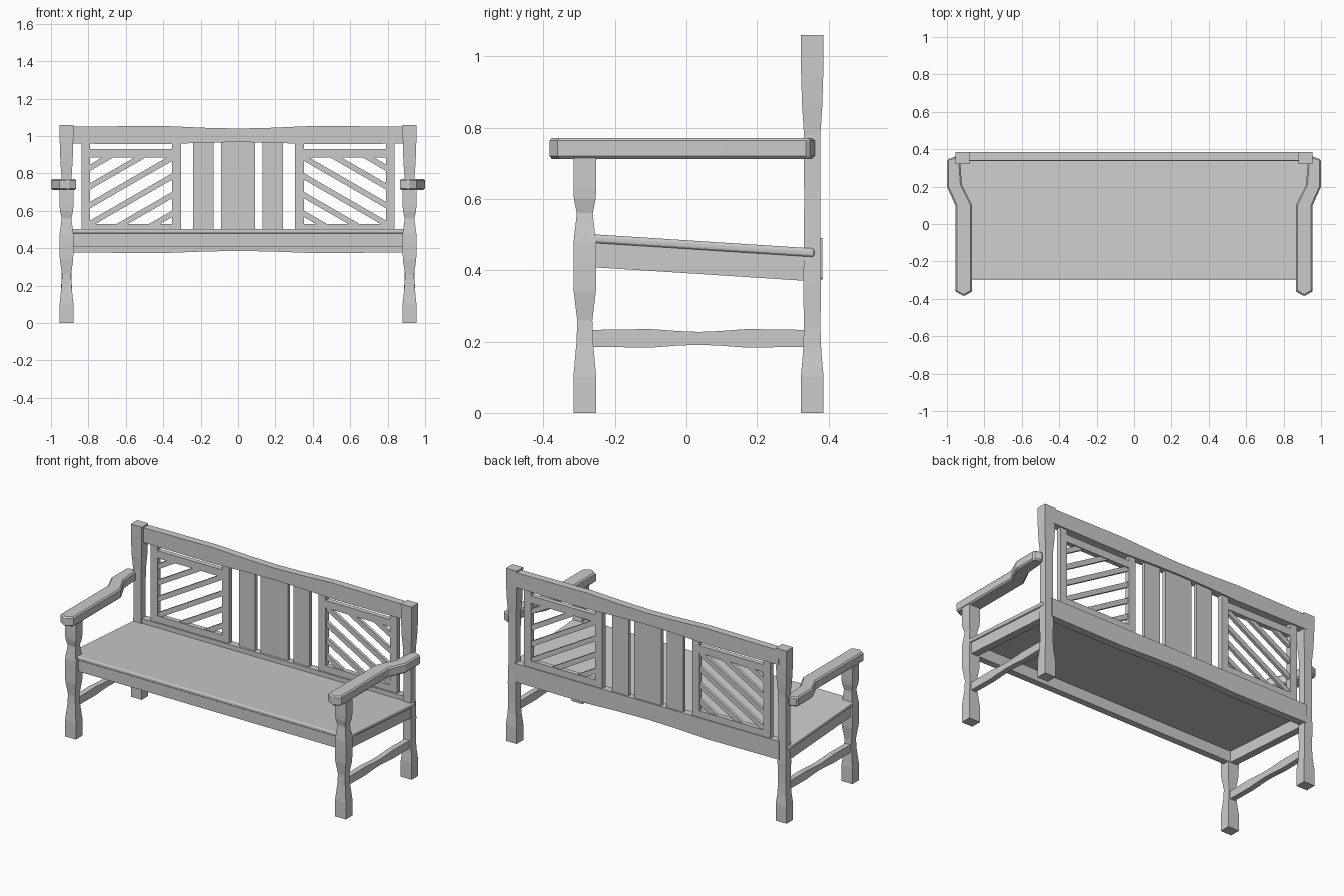
import bpy, bmesh, math
from mathutils import Vector

if "Cube" in bpy.data.objects:
    bpy.data.objects.remove(bpy.data.objects["Cube"])


def finish(bm, name, mirror=False, bevel=0, segs=1):
    bmesh.ops.recalc_face_normals(bm, faces=bm.faces)
    me = bpy.data.meshes.new(name)
    bm.to_mesh(me)
    bm.free()
    ob = bpy.data.objects.new(name, me)
    bpy.context.collection.objects.link(ob)
    if bevel:
        m = ob.modifiers.new("bevel", 'BEVEL')
        m.width, m.segments, m.limit_method = bevel, segs, 'ANGLE'
        m.angle_limit = math.radians(60)
    if mirror:
        m = ob.modifiers.new("mirror", 'MIRROR')
        m.use_mirror_merge = False
    return ob


def prism(name, pts, lo, hi, axis, **kw):
    """Extrude a 2D outline (given in the other two axes) from lo to hi."""
    bm = bmesh.new()

    def place(p, w):
        c = list(p)
        c.insert(axis, w)
        return bm.verts.new(c)
    a = [place(p, lo) for p in pts]
    b = [place(p, hi) for p in pts]
    bm.faces.new(a)
    bm.faces.new(b[::-1])
    for i in range(len(pts)):
        j = (i + 1) % len(pts)
        bm.faces.new((a[i], a[j], b[j], b[i]))
    return finish(bm, name, **kw)


def rect(a0, a1, b0, b1):
    return [(a0, b0), (a1, b0), (a1, b1), (a0, b1)]


def post(name, y, profile):
    """Square post lofted through (z, scale) stations."""
    bm = bmesh.new()
    prev = None
    for z, s in profile:
        dx, dy = 0.037 * s, 0.032 * s
        ring = [bm.verts.new((0.917 + i * dx, y + j * dy, z))
                for i, j in ((-1, -1), (1, -1), (1, 1), (-1, 1))]
        if prev:
            for i in range(4):
                j = (i + 1) % 4
                bm.faces.new((prev[i], prev[j], ring[j], ring[i]))
        else:
            bm.faces.new(ring[::-1])
        prev = ring
    bm.faces.new(prev)
    return finish(bm, name, mirror=True)


WAVE = [(-1, .4), (-.75, .7), (-.45, 1), (-.2, -.4), (0, -1),
        (.2, -.4), (.45, 1), (.75, .7), (1, .4)]


def wavy(c, half, bottom, top, amp_b, amp_t):
    """Rail outline with gently waved lower and upper edges."""
    low = [(c + u * half, bottom - w * amp_b) for u, w in WAVE]
    up = [(c + u * half, top + w * amp_t) for u, w in WAVE]
    return low + up[::-1]


# posts
post("front_leg", -0.284, [(0, 1), (.10, 1), (.20, .72), (.26, .66), (.34, .97),
                           (.42, 1), (.48, .98), (.53, .8), (.56, .7), (.60, .95), (.63, 1), (.715, 1)])
post("back_post", 0.354, [(0, 1), (.10, 1), (.17, .8), (.24, .72), (.36, .78), (.45, .72),
                          (.60, .70), (.78, .72), (.86, .88), (.95, .97), (1.06, 1)])

# armrests: plan outline with pointed front
prism("armrest", [(.91, -.386), (.955, -.36), (.955, .10), (1.0, .20), (1.0, .345),
                  (.955, .361), (.93, .34), (.92, .21), (.865, .10), (.865, -.36)],
      .712, .771, 2, mirror=True, bevel=.008)

# sloping seat with rounded edges
prism("seat", [(-.297, .479), (.36, .437), (.36, .461), (-.297, .503)],
      -.952, .952, 0, bevel=.008, segs=3)

# seat frame
prism("front_rail", rect(-.9, .9, .409, .488), -.292, -.252, 1)
prism("side_rail", [(-.27, .409), (.34, .370), (.34, .445), (-.27, .485)],
      .895, .94, 0, mirror=True)
prism("lower_back_rail", wavy(0, .9, .380, .49, .006, 0), .338, .383, 1)
prism("side_stretcher", wavy(.035, .30, .187, .231, .004, .004), .9, .934, 0, mirror=True)

# backrest rail and slats
prism("top_rail", wavy(0, .9, .962, 1.047, .006, .007), .340, .386, 1)
prism("centre_slat", rect(-.092, .092, .46, .975), .352, .374, 1)
prism("side_slat", rect(.13, .24, .46, .975), .352, .374, 1, mirror=True)

# lattice panel frames
X0, X1, Z0, Z1 = .353, .79, .53, .885
prism("panel_inner_stile", rect(.305, X0, .46, .975), .347, .377, 1, mirror=True)
prism("panel_outer_stile", rect(X1, .838, .46, .975), .347, .377, 1, mirror=True)
prism("panel_top_rail", rect(X0, X1, Z1, .93), .347, .377, 1, mirror=True)
prism("panel_bottom_rail", rect(X0, X1, .47, Z0), .347, .377, 1, mirror=True)

# diagonal lattice strips, trimmed to the frame opening
slope, h = -math.tan(math.radians(30)), .017
cx, cz = (X0 + X1) / 2, (Z0 + Z1) / 2
for k in range(6):
    zc = cz + (k - 2.5) * .1
    ob = prism("lattice_strip", [(cx - .4, zc - h - slope * .4), (cx + .4, zc - h + slope * .4),
                                 (cx + .4, zc + h + slope * .4), (cx - .4, zc + h - slope * .4)],
               .353, .371, 1, mirror=True)
    bm = bmesh.new()
    bm.from_mesh(ob.data)
    for co, no in (((X0 - .008, 0, 0), (-1, 0, 0)), ((X1 + .008, 0, 0), (1, 0, 0)),
                   ((0, 0, Z0 - .008), (0, 0, -1)), ((0, 0, Z1 + .008), (0, 0, 1))):
        bmesh.ops.bisect_plane(bm, geom=bm.verts[:] + bm.edges[:] + bm.faces[:],
                               plane_co=Vector(co), plane_no=Vector(no), clear_outer=True)
        bmesh.ops.holes_fill(bm, edges=[e for e in bm.edges if e.is_boundary])
    bm.to_mesh(ob.data)
    bm.free()
